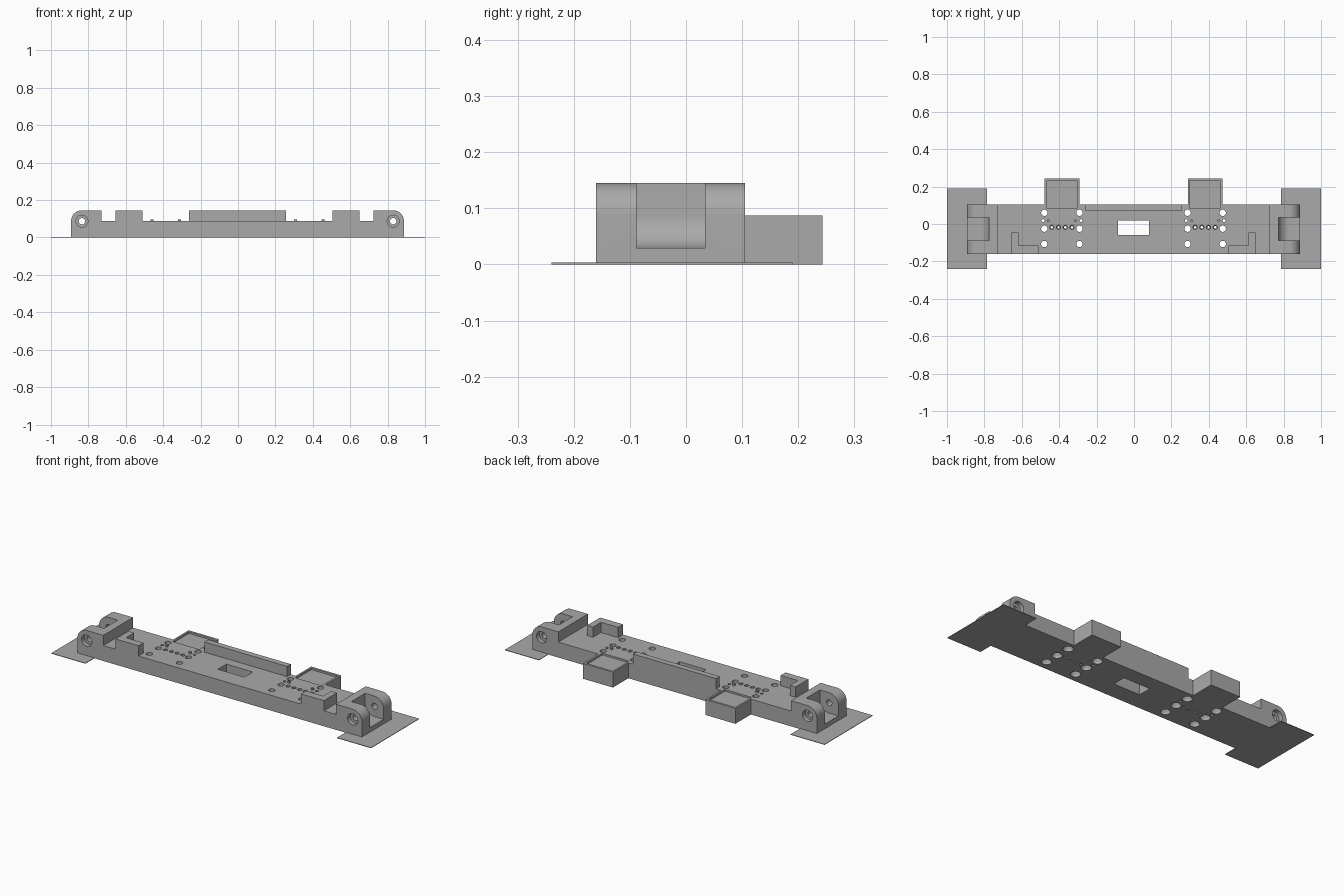
import bpy, bmesh, math
from mathutils import Matrix, Vector

if "Cube" in bpy.data.objects:
    bpy.data.objects.remove(bpy.data.objects["Cube"], do_unlink=True)

grey = bpy.data.materials.new("plain grey")
grey.use_nodes = True
COLOUR = (0.4, 0.4, 0.4, 1)
grey.diffuse_color = COLOUR
grey.node_tree.nodes["Principled BSDF"].inputs["Base Color"].default_value = COLOUR

CX = -0.0025               # symmetry plane of the printed frame
TOP, HIGH = 0.087, 0.145   # deck height and raised height
FRONT, BACK = -0.16, 0.105


def finish(name, bm):
    bmesh.ops.recalc_face_normals(bm, faces=bm.faces)
    mesh = bpy.data.meshes.new(name)
    bm.to_mesh(mesh)
    bm.free()
    mesh.materials.append(grey)
    obj = bpy.data.objects.new(name, mesh)
    bpy.context.collection.objects.link(obj)
    return obj


def add_prism(bm, points, vector):
    """Extrude a closed outline along a vector."""
    face = bm.faces.new([bm.verts.new(p) for p in points])
    out = bmesh.ops.extrude_face_region(bm, geom=[face], use_keep_orig=True)
    verts = [g for g in out["geom"] if isinstance(g, bmesh.types.BMVert)]
    bmesh.ops.translate(bm, vec=vector, verts=verts)


def add_box(bm, x0, x1, y0, y1, z0, z1):
    add_prism(bm, [(x0, y0, z0), (x1, y0, z0), (x1, y1, z0), (x0, y1, z0)], (0, 0, z1 - z0))


def add_lathe(bm, profile, matrix, sides=24):
    """Closed solid of revolution from (radius, height) pairs."""
    rings = []
    for r, h in profile:
        rings.append([bm.verts.new(matrix @ Vector((r * math.cos(a), r * math.sin(a), h)))
                      for a in (math.tau * i / sides for i in range(sides))])
    for low, up in zip(rings, rings[1:]):
        for i in range(sides):
            j = (i + 1) % sides
            bm.faces.new((low[i], low[j], up[j], up[i]))
    bm.faces.new(rings[0][::-1])
    bm.faces.new(rings[-1])


def cut(obj, bm):
    cutter = finish("cutter", bm)
    cutter.hide_render = True
    mod = obj.modifiers.new("cut", "BOOLEAN")
    mod.operation, mod.solver, mod.object = "DIFFERENCE", "EXACT", cutter
    graph = bpy.context.evaluated_depsgraph_get()
    mesh = bpy.data.meshes.new_from_object(obj.evaluated_get(graph))
    obj.modifiers.clear()
    obj.data = mesh
    bpy.data.objects.remove(cutter, do_unlink=True)


def smooth(obj):
    bpy.ops.object.select_all(action="DESELECT")
    obj.select_set(True)
    bpy.context.view_layer.objects.active = obj
    bpy.ops.object.shade_smooth_by_angle(angle=math.radians(30))


# Main deck with two rear tabs
half = [(0.728, FRONT), (0.728, BACK), (0.477, BACK), (0.477, 0.243), (0.29, 0.243), (0.29, BACK)]
outline = half + [(-x, y) for x, y in reversed(half)]
bm = bmesh.new()
add_prism(bm, [(CX + x, y, 0) for x, y in outline], (0, 0, TOP))
deck = finish("deck", bm)

# Deck openings: cable window, countersunk screw holes, wire holes, shallow tab pockets
bm = bmesh.new()
add_box(bm, -0.085, 0.08, -0.058, 0.018, -0.1, 0.2)
for side in (-1, 1):
    mid = CX + side * 0.383
    for dx in (-0.094, 0.094):
        for y in (0.06, -0.025, -0.107):
            add_lathe(bm, [(0.026, -0.01), (0.026, 0.012), (0.017, 0.026), (0.017, 0.2)],
                      Matrix.Translation((mid + dx, y, 0)))
        add_lathe(bm, [(0.008, -0.1), (0.008, 0.2)],
                  Matrix.Translation((mid + dx * 1.08, 0.018, 0)), 12)
    for i in range(4):
        add_lathe(bm, [(0.007, -0.1), (0.007, 0.075), (0.012, 0.08), (0.012, 0.2)],
                  Matrix.Translation((mid + (i - 1.5) * 0.036, -0.018, 0)), 12)
    add_box(bm, mid - 0.083, mid + 0.083, 0.085, 0.23, TOP - 0.01, 0.2)
cut(deck, bm)
smooth(deck)

# Rear wall
bm = bmesh.new()
add_box(bm, CX - 0.259, CX + 0.259, 0.072, BACK, TOP, HIGH)
finish("rear_wall", bm)

HX, HZ, R = 0.832, 0.087, 0.058   # hinge axis and radius
for side, label in ((-1, "right"), (1, "left")):
    def sx(x):
        return CX + side * x

    # Flat ground pad
    bm = bmesh.new()
    add_box(bm, side * 0.787, side * 1.0, -0.24, 0.19, 0, 0.003)
    finish(label + "_pad", bm)

    # Corner bracket
    bm = bmesh.new()
    ell = [(0.508, FRONT), (0.652, FRONT), (0.652, -0.045), (0.616, -0.045),
           (0.616, -0.116), (0.508, -0.116)]
    add_prism(bm, [(sx(x), y, TOP) for x, y in ell], (0, 0, HIGH - TOP))
    finish(label + "_corner_bracket", bm)

    # Locating pegs
    bm = bmesh.new()
    for dx in (-0.073, 0.073):
        add_lathe(bm, [(0.008, TOP), (0.008, TOP + 0.01)],
                  Matrix.Translation((sx(0.383 + dx), 0.018, 0)), 12)
    smooth(finish(label + "_pegs", bm))

    # Hinge block with rounded outer shoulder
    arc = [math.pi / 2 * i / 12 for i in range(13)]
    shape = [(0.728, 0), (HX + R, 0)]
    shape += [(HX + R * math.cos(a), HZ + R * math.sin(a)) for a in arc]
    shape += [(0.728, HIGH)]
    bm = bmesh.new()
    add_prism(bm, [(sx(x), FRONT, z) for x, z in shape], (0, BACK - FRONT, 0))
    hinge = finish(label + "_hinge", bm)

    # Slot with a rounded inner floor
    slot = [(1.1, 0.3), (1.1, HZ - R)]
    slot += [(HX - R * math.sin(a), HZ - R * math.cos(a)) for a in arc]
    slot += [(HX - R, 0.3)]
    bm = bmesh.new()
    add_prism(bm, [(sx(x), -0.088, z) for x, z in slot], (0, 0.122, 0))
    cut(hinge, bm)

    # Pivot hole, widened at both outer faces
    bm = bmesh.new()
    turn = Matrix.Translation((sx(HX), 0, HZ)) @ Matrix.Rotation(-math.pi / 2, 4, "X")
    add_lathe(bm, [(0.032, FRONT - 0.1), (0.032, FRONT + 0.025), (0.017, FRONT + 0.025),
                   (0.017, BACK - 0.025), (0.032, BACK - 0.025), (0.032, BACK + 0.1)], turn)
    cut(hinge, bm)
    smooth(hinge)
